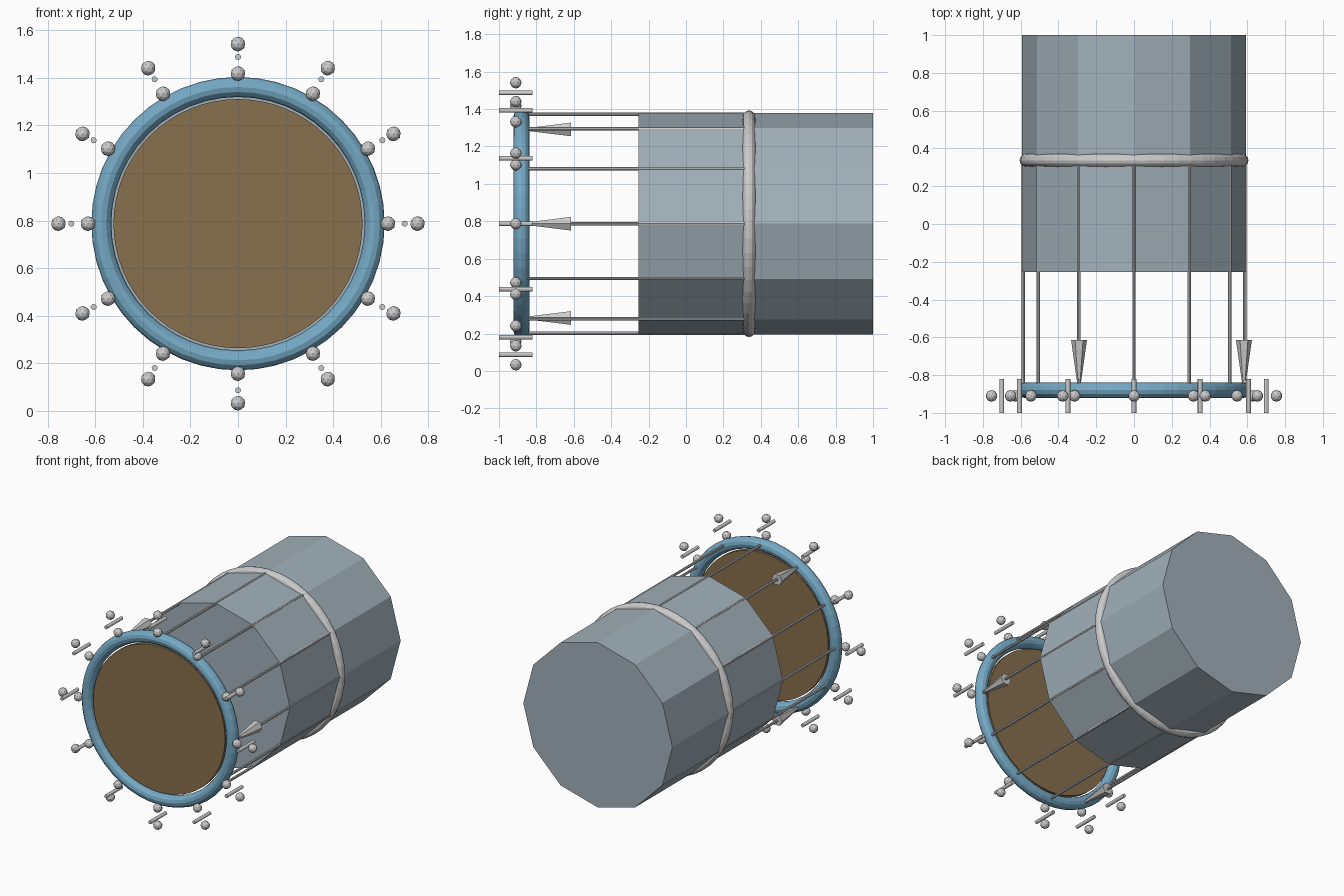
import bpy, math
from mathutils import Matrix

if "Cube" in bpy.data.objects:
    bpy.data.objects.remove(bpy.data.objects["Cube"])

CZ = 0.787            # height of the drum axis
N = 12                # number of stations round the drum


def mat(name, rgb):
    m = bpy.data.materials.new(name)
    m.diffuse_color = (*rgb, 1)
    m.use_nodes = True
    m.node_tree.nodes["Principled BSDF"].inputs["Base Color"].default_value = m.diffuse_color
    return m


BLUE = mat("blue", (0.18, 0.40, 0.56))
BROWN = mat("brown", (0.25, 0.16, 0.075))
SHELL = mat("blue_grey", (0.36, 0.44, 0.49))


def finish(name, material=None):
    o = bpy.context.object
    o.name = name
    if material:
        o.data.materials.append(material)
    return o


def rod(name, x, z, y0, y1, r, sides, material=None, r2=None, spin=0.0):
    """Cylinder or cone along y; radius r at y0 and r2 at y1."""
    bpy.ops.mesh.primitive_cone_add(vertices=sides, radius1=r2 if r2 else r, radius2=r,
                                    depth=y1 - y0, location=(x, (y0 + y1) / 2, z),
                                    rotation=(math.pi / 2, 0, 0))
    o = finish(name, material)
    o.data.transform(Matrix.Rotation(spin, 4, 'Z'))
    return o


def ring(name, y, major, minor, material=None):
    bpy.ops.mesh.primitive_torus_add(major_segments=48, minor_segments=12, major_radius=major,
                                     minor_radius=minor, location=(0, y, CZ),
                                     rotation=(math.pi / 2, 0, 0))
    return finish(name, material)


def ball(name, x, y, z, r):
    bpy.ops.mesh.primitive_ico_sphere_add(subdivisions=2, radius=r, location=(x, y, z))
    return finish(name)


# Twelve-sided shell, middle band, front hoop and drum skin
rod("shell", 0, CZ, -0.255, 1.0, 0.592, N, SHELL)
ring("middle_band", 0.337, 0.572, 0.034)
ring("front_hoop", -0.88, 0.574, 0.042, BLUE)
rod("drum_skin", 0, CZ, -0.895, -0.865, 0.523, 64, BROWN)

# Tension cords and jingle fittings at every station
for i in range(N):
    a = i * 2 * math.pi / N
    c, s = math.cos(a), math.sin(a)
    rod(f"cord_{i}", 0.586 * c, CZ + 0.586 * s, -0.88, 0.337, 0.009, 8)
    ball(f"inner_bead_{i}", 0.63 * c, -0.91, CZ + 0.63 * s, 0.031)
    ball(f"outer_bead_{i}", 0.754 * c, -0.91, CZ + 0.754 * s, 0.031)
    rod(f"pin_{i}", 0.70 * c, CZ + 0.70 * s, -1.0, -0.82, 0.0125, 12)
    # Tapered tuning pegs on every fourth cord
    if i % 4 == 0:
        rod(f"peg_{i}", 0.582 * c, CZ + 0.582 * s, -0.84, -0.615, 0.01, 6,
            r2=0.042, spin=math.pi / 6)
